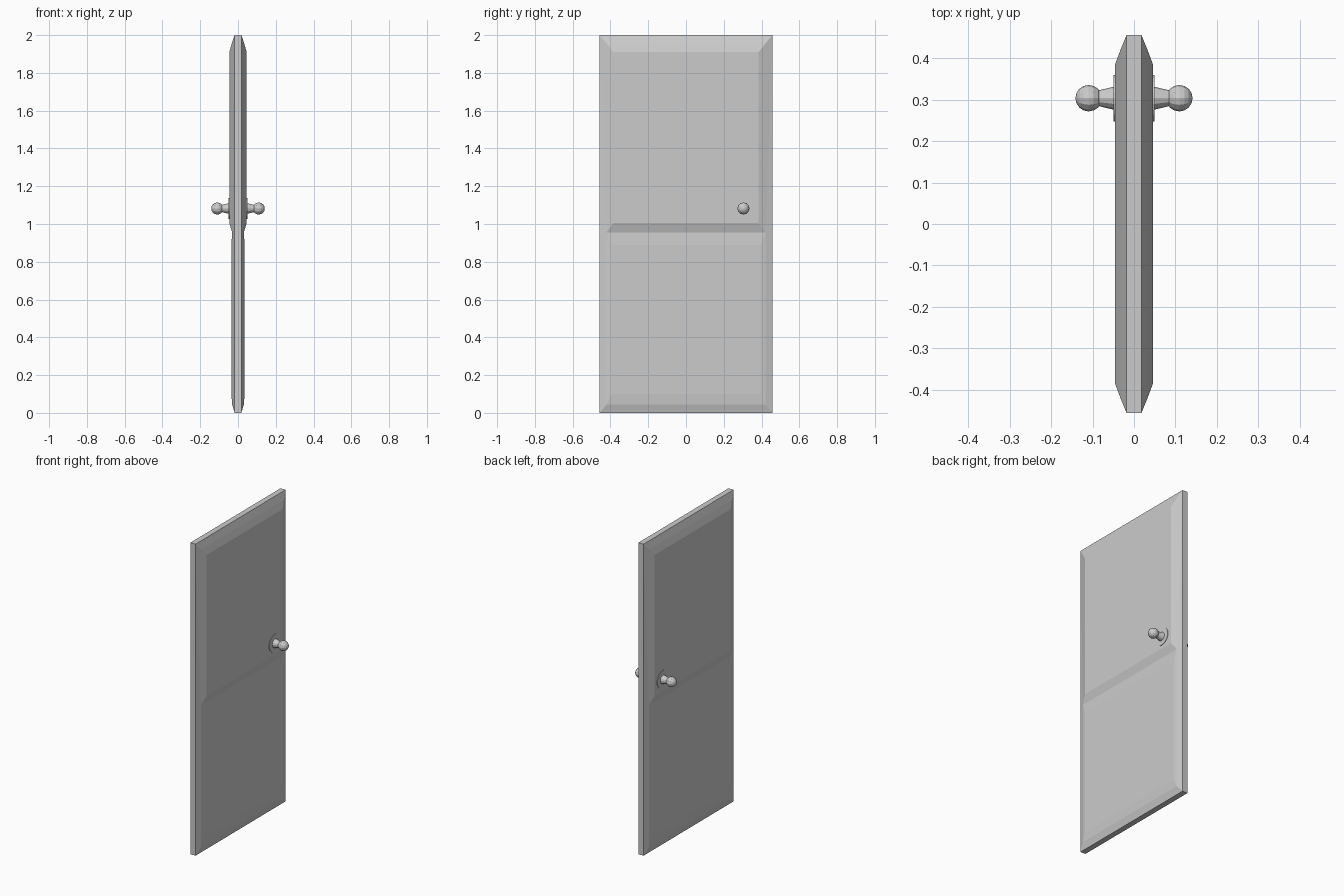
import bpy, bmesh, math

if "Cube" in bpy.data.objects:
    bpy.data.objects.remove(bpy.data.objects["Cube"])

W = 0.457          # half width of the door
MID = 0.955        # height of the groove between the two panels


def finish(name, bm):
    """Turn a +x half into a mirrored, flat-shaded object."""
    bmesh.ops.remove_doubles(bm, verts=bm.verts, dist=1e-5)
    bmesh.ops.recalc_face_normals(bm, faces=bm.faces)
    me = bpy.data.meshes.new(name)
    bm.to_mesh(me)
    bm.free()
    ob = bpy.data.objects.new(name, me)
    bpy.context.collection.objects.link(ob)
    mod = ob.modifiers.new("mirror_x", 'MIRROR')
    mod.use_axis = (True, False, False)
    mod.merge_threshold = 0.0001
    return ob


def rect(bm, x, w, z0, z1):
    return [bm.verts.new((x, y, z)) for y, z in
            ((-w, z0), (w, z0), (w, z1), (-w, z1))]


def bridge(bm, a, b):
    n = len(a)
    for i in range(n):
        j = (i + 1) % n
        bm.faces.new((a[i], a[j], b[j], b[i]))


# Door leaf: slab edge, sloped border, then two raised panels
bm = bmesh.new()
centre = rect(bm, 0, W, 0, 2)
edge = rect(bm, 0.018, W, 0, 2)
bridge(bm, centre, edge)
low = rect(bm, 0.031, 0.42, 0.045, MID)
up = rect(bm, 0.033, 0.42, MID, 1.955)
for v in up[:2]:
    v.co.x = 0.031
bm.faces.new((edge[0], edge[1], low[1], low[0]))
bm.faces.new((edge[3], edge[2], up[2], up[3]))
for i, k in ((0, 3), (1, 2)):
    bm.faces.new((edge[i], low[i], low[k], edge[k]))
    bm.faces.new((edge[k], up[i], up[k]))
for ring, x, w, z0, z1 in ((low, 0.035, 0.395, 0.10, 0.89),
                           (up, 0.046, 0.385, 1.005, 1.91)):
    top = rect(bm, x, w, z0, z1)
    bridge(bm, ring, top)
    bm.faces.new(top)
finish("door_leaf", bm)


def lathe(name, profile, sides, y=0.304, z=1.082):
    """Revolve (x, radius) points around the knob axis."""
    bm = bmesh.new()
    rings = [[bm.verts.new((x, y + r * math.cos(2 * math.pi * i / sides),
                            z + r * math.sin(2 * math.pi * i / sides)))
              for i in range(sides)] for x, r in profile]
    for a, b in zip(rings, rings[1:]):
        bridge(bm, a, b)
    bm.faces.new(rings[0])
    bm.faces.new(rings[-1])
    return finish(name, bm)


# Door hardware on both sides
lathe("knob_rosette", [(0.040, 0.056), (0.049, 0.056)], 24)
lathe("knob_neck", [(0.045, 0.028), (0.052, 0.027), (0.09, 0.018)], 12)
ball = [(0.1095 - 0.032 * math.cos(math.pi * i / 8),
         max(0.032 * math.sin(math.pi * i / 8), 0.001)) for i in range(9)]
lathe("knob_ball", ball, 12)
